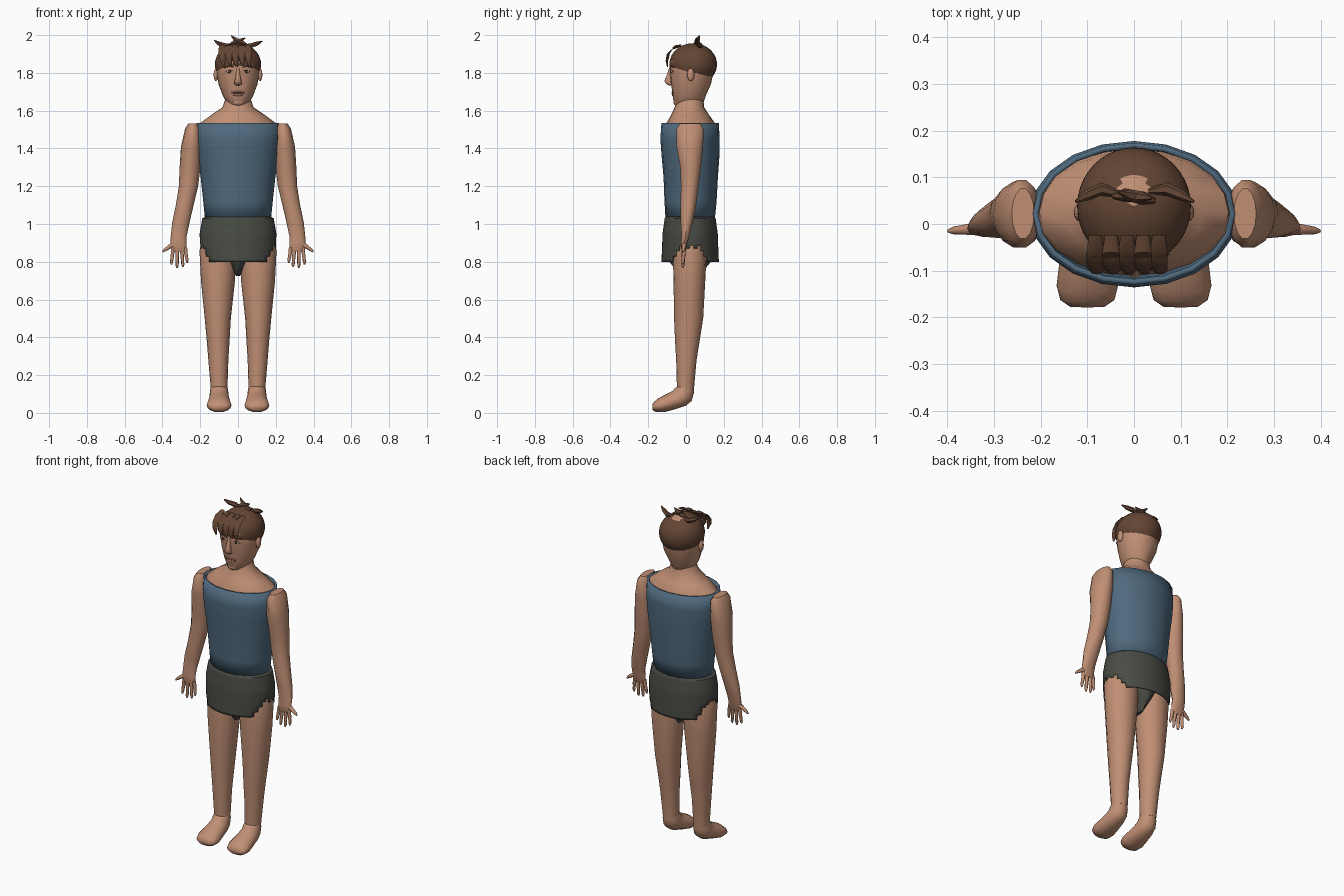
import bpy, bmesh, math, random
from mathutils import Vector, Matrix

random.seed(4)


def material(name, rgb):
    m = bpy.data.materials.new(name)
    m.diffuse_color = (*rgb, 1)
    return m


SKIN = material("skin", (0.53, 0.275, 0.175))
SHIRT = material("blue_cloth", (0.08, 0.144, 0.209))
SHORTS = material("dark_grey_cloth", (0.066, 0.07, 0.058))
HAIR = material("brown_hair", (0.125, 0.06, 0.034))
LIP = material("lip", (0.3, 0.12, 0.08))
WHITE = material("eye_white", (0.5, 0.4, 0.34))
DARK = material("eye_dark", (0.03, 0.018, 0.012))


def finish(bm, name, mats, angle=40):
    bmesh.ops.recalc_face_normals(bm, faces=bm.faces)
    me = bpy.data.meshes.new(name)
    bm.to_mesh(me)
    bm.free()
    for m in mats:
        me.materials.append(m)
    for p in me.polygons:
        p.use_smooth = True
    me.set_sharp_from_angle(angle=math.radians(angle))
    ob = bpy.data.objects.new(name, me)
    bpy.context.collection.objects.link(ob)
    return ob


def skin_rings(rings, caps=True):
    """Join rings of points into a closed tube."""
    bm = bmesh.new()
    rows = [[bm.verts.new(p) for p in r] for r in rings]
    n = len(rows[0])
    for a, b in zip(rows, rows[1:]):
        for i in range(n):
            j = (i + 1) % n
            bm.faces.new((a[i], a[j], b[j], b[i]))
    if caps:
        bm.faces.new(rows[0])
        bm.faces.new(rows[-1])
    return bm


def ellipses(specs, n=16):
    """Each spec: x, y, z, x radius, depth radius, optional pitch in degrees."""
    out = []
    for x, y, z, a, b, *p in specs:
        v = Vector((0, b, 0))
        if p:
            v.rotate(Matrix.Rotation(math.radians(p[0]), 3, 'X'))
        out.append([Vector((x, y, z)) + Vector((a, 0, 0)) * math.cos(t) + v * math.sin(t)
                    for t in (2 * math.pi * i / n for i in range(n))])
    return out


def loft(name, specs, mat, n=16, caps=True, angle=40):
    return finish(skin_rings(ellipses(specs, n), caps), name, [mat], angle)


def tube(name, pts, radii, mat, n=8):
    pts = [Vector(p) for p in pts]
    rings = []
    for i, (p, r) in enumerate(zip(pts, radii)):
        d = pts[min(i + 1, len(pts) - 1)] - pts[max(i - 1, 0)]
        q = d.to_track_quat('Z', 'Y')
        rings.append([p + q @ Vector((r * math.cos(t), r * math.sin(t), 0))
                      for t in (2 * math.pi * k / n for k in range(n))])
    return finish(skin_rings(rings), name, [mat], 50)


def ball(name, loc, size, mat, u=12, v=8):
    bm = bmesh.new()
    bmesh.ops.create_uvsphere(bm, u_segments=u, v_segments=v, radius=1,
                              matrix=Matrix.Translation(loc) @ Matrix.Diagonal((*size, 1)))
    return finish(bm, name, [mat], 60)


# Sleeveless shirt with a thick open rim
shirt = loft("shirt", [(0, .022, 1.02, .174, .130), (0, .024, 1.12, .184, .138),
                       (0, .025, 1.25, .198, .144), (0, .024, 1.36, .214, .153),
                       (0, .021, 1.45, .223, .157), (0, .022, 1.535, .217, .152)],
             SHIRT, 20, False)
sol = shirt.modifiers.new("thickness", 'SOLIDIFY')
sol.thickness = .012
sol.offset = -1

# Shoulders and neck
loft("neck", [(0, .025, 1.50, .208, .136), (0, .025, 1.532, .203, .130),
              (0, .022, 1.575, .145, .102), (0, .018, 1.618, .082, .078),
              (0, .022, 1.66, .068, .070)], SKIN, 20)

# Shorts: smooth barrel with ragged leg openings at the sides
profile = [(1.04, .172, .128), (1.03, .189, .135), (.95, .203, .146),
           (.87, .201, .149), (.80, .192, .152)]
rows = []
for (z0, a0, b0), (z1, a1, b1) in zip(profile, profile[1:]):
    k = max(1, round((z0 - z1) / .014))
    rows += [(0, .022, z0 + (z1 - z0) * i / k, a0 + (a1 - a0) * i / k,
              b0 + (b1 - b0) * i / k) for i in range(k)]
rows.append((0, .022, .80, .192, .152))
bm = skin_rings(ellipses(rows, 48), False)
jag = {}
holes = []
for f in bm.faces:
    c = f.calc_center_median()
    key = (round(math.atan2((c.y - .022) / .15, c.x / .2) * 24 / math.pi - .5))
    lift = jag.setdefault(key, random.uniform(-.012, .012))
    dy = abs(c.y - .022)
    limit = .885 if dy < .05 else .868 if dy < .075 else .832 if dy < .098 else 0
    if c.z < limit + lift:
        holes.append(f)
bmesh.ops.delete(bm, geom=holes, context='FACES')
shorts = finish(bm, "shorts", [SHORTS])
sol = shorts.modifiers.new("thickness", 'SOLIDIFY')
sol.thickness = .006
sol.offset = -1
loft("shorts_crotch", [(0, .022, .86, .09, .125), (0, .022, .80, .05, .11),
                       (0, .02, .725, .010, .05)], SHORTS)

# Head
face = [(1.612, .030, -.045, .07), (1.635, .056, -.063, .09), (1.68, .081, -.071, .105),
        (1.74, .103, -.078, .132), (1.80, .113, -.086, .145), (1.86, .117, -.088, .152),
        (1.91, .095, -.060, .135), (1.945, .045, -.01, .09)]
loft("head", [(0, (lo + hi) / 2, z, a, (hi - lo) / 2) for z, a, lo, hi in face], SKIN, 24)

# Hair cap cut along a sloping hairline, with a bare crown patch
bm = bmesh.new()
bmesh.ops.create_uvsphere(bm, u_segments=40, v_segments=28, radius=1,
                          matrix=Matrix.Translation((0, .038, 1.845))
                          @ Matrix.Diagonal((.122, .126, .112, 1)))
bmesh.ops.bisect_plane(bm, geom=bm.verts[:] + bm.edges[:] + bm.faces[:],
                       plane_co=(0, -.085, 1.835), plane_no=(0, .31, 1), clear_inner=True)
for f in bm.faces:
    c = f.calc_center_median()
    if c.z > 1.9 and math.hypot(c.x, c.y - .075) < .034:
        f.material_index = 1
finish(bm, "hair_cap", [HAIR, SKIN])

# Fringe locks
for i in range(5):
    x = -.083 + i * .034
    d = .006 * (i % 2)
    loft(f"fringe_lock_{i + 1}",
         [(x, -.025, 1.945, .014, .006, 80), (x, -.065, 1.932 + d, .019, .009, 60),
          (x, -.093, 1.90 + d, .019, .009, 25), (x + .003, -.101, 1.865, .015, .007, 5),
          (x + .008, -.098, 1.832 + d, .004, .003, 0)], HAIR, 8)

# Tufts on the crown
tufts = [[(-.125, .048, 1.972), (-.10, .062, 1.955), (-.07, .075, 1.945), (-.02, .06, 1.945)],
         [(-.035, .07, 1.997), (-.012, .062, 1.975), (.02, .055, 1.96), (.045, .05, 1.95)],
         [(.038, .055, 1.985), (.015, .058, 1.972), (-.02, .062, 1.96), (-.045, .06, 1.95)],
         [(.128, .048, 1.968), (.10, .062, 1.955), (.07, .075, 1.945), (.03, .07, 1.945)]]
for i, pts in enumerate(tufts):
    tube(f"crown_tuft_{i + 1}", pts, [.003, .012, .014, .006], HAIR, 6)

# Nose and mouth
loft("nose", [(0, -.078, 1.825, .009, .012), (0, -.088, 1.79, .011, .014),
              (0, -.096, 1.757, .018, .020), (0, -.088, 1.742, .020, .018),
              (0, -.080, 1.733, .010, .010)], SKIN, 10, angle=60)
ball("upper_lip", (0, -.067, 1.699), (.035, .009, .006), SKIN)
ball("mouth_line", (0, -.069, 1.692), (.034, .008, .003), LIP)
ball("lower_lip", (0, -.066, 1.684), (.028, .010, .007), SKIN)
ball("chin", (0, -.052, 1.645), (.03, .014, .018), SKIN)

# Paired parts
for side, s in (("left", 1), ("right", -1)):
    # Eye, brow and ear
    ball(side + "_eye", (s * .044, -.074, 1.808), (.019, .008, .008), WHITE)
    ball(side + "_iris", (s * .044, -.079, 1.808), (.007, .005, .007), DARK)
    tube(side + "_upper_lid", [(s * .022, -.081, 1.808), (s * .044, -.081, 1.817),
                               (s * .066, -.069, 1.808)], [.002, .003, .002], LIP, 6)
    tube(side + "_eyebrow", [(s * .02, -.085, 1.828), (s * .045, -.080, 1.835),
                             (s * .075, -.064, 1.827)], [.002, .004, .002], HAIR, 6)
    ball(side + "_ear", (s * .117, .025, 1.79), (.012, .019, .034), SKIN)

    # Arm running into a flat palm
    arm = [(.238, .022, 1.532, .024, .055), (.240, .022, 1.505, .040, .074),
           (.247, .020, 1.41, .055, .072), (.254, .024, 1.30, .055, .056),
           (.262, .020, 1.20, .051, .048), (.282, .012, 1.10, .047, .043),
           (.302, .004, 1.01, .046, .033), (.314, -.003, .935, .042, .021),
           (.315, -.010, .90, .042, .018), (.313, -.012, .865, .040, .013),
           (.312, -.013, .855, .034, .009)]
    loft(side + "_arm", [(s * x, *r) for x, *r in arm], SKIN, 14)

    # Fingers and thumb
    for i, (x0, x1, tip) in enumerate([(.280, .269, .795), (.300, .292, .772),
                                       (.322, .322, .768), (.343, .352, .785)]):
        tube(f"{side}_finger_{i + 1}", [(s * x0, -.012, .875), (s * (x0 + x1) / 2, -.013, .835),
                                        (s * x1, -.016, tip + .012), (s * x1, -.018, tip)],
             [.011, .0095, .008, .004], SKIN)
    tube(side + "_thumb", [(s * .335, -.010, .895), (s * .362, -.012, .88),
                           (s * .388, -.014, .862), (s * .398, -.015, .853)],
         [.014, .011, .008, .004], SKIN)

    # Leg
    leg = [(.098, .02, .93, .088, .08), (.106, .02, .86, .098, .09), (.106, .018, .70, .090, .084),
           (.107, .014, .50, .069, .077), (.105, .007, .38, .060, .065),
           (.104, .002, .28, .053, .054), (.100, -.003, .125, .044, .045)]
    loft(side + "_leg", [(s * x, *r) for x, *r in leg], SKIN)

    # Foot swept from ankle to toe
    foot = [(-.003, .140, .043, .044, 0), (-.008, .118, .048, .051, -14),
            (-.020, .090, .051, .057, -28), (-.042, .074, .055, .054, -42),
            (-.090, .055, .061, .047, -50), (-.132, .040, .066, .040, -66),
            (-.163, .032, .058, .028, -80), (-.178, .030, .036, .015, -88)]
    loft(side + "_foot", [(s * .1, *r) for r in foot], SKIN, angle=60)
